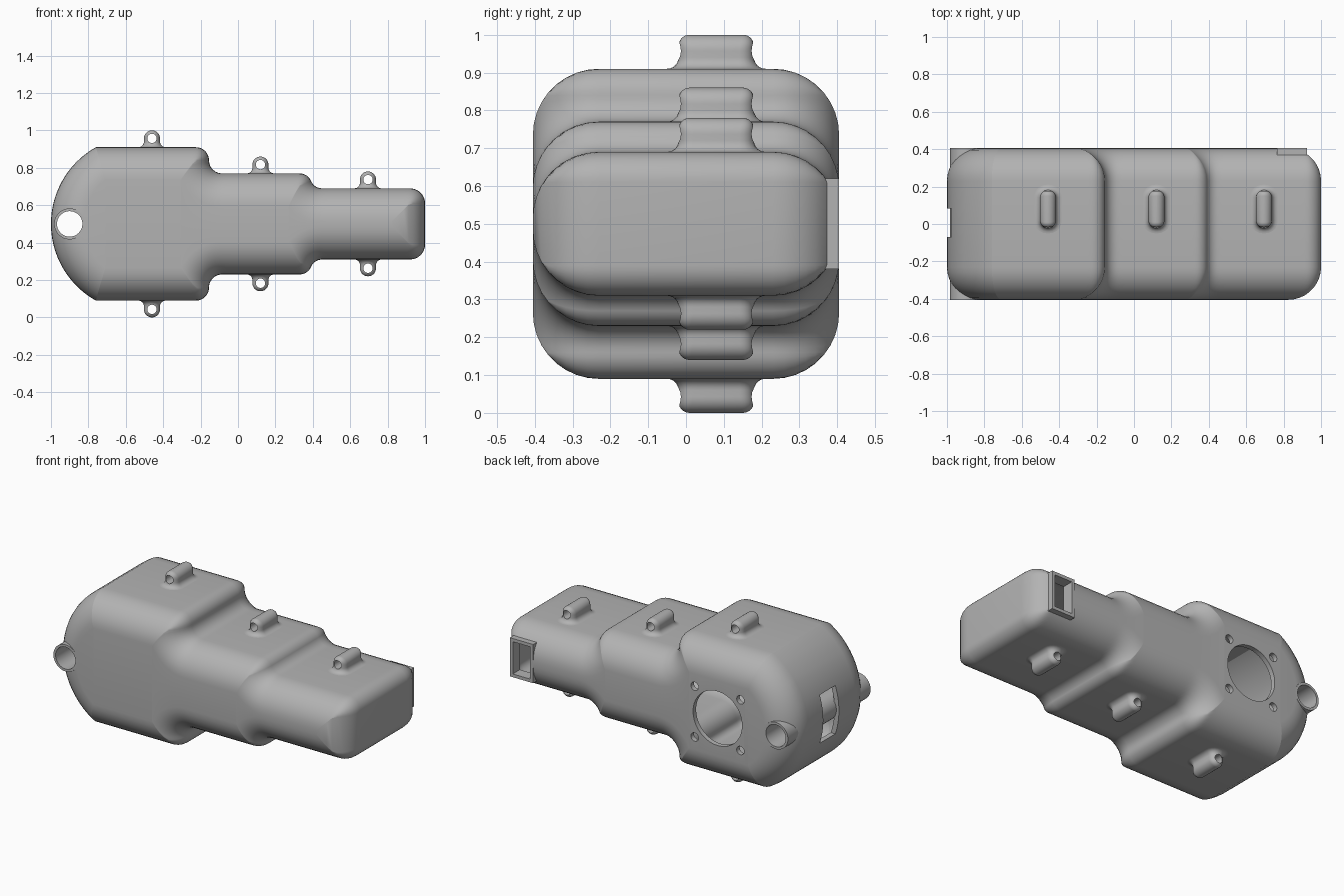
import bpy, bmesh
from math import sin, cos, pi, sqrt, radians
from mathutils import Matrix, Vector

cube = bpy.data.objects.get("Cube")
if cube:
    bpy.data.objects.remove(cube, do_unlink=True)

grey = bpy.data.materials.new("plain_grey")
grey.use_nodes = True
grey.diffuse_color = (0.45, 0.45, 0.45, 1)
grey.node_tree.nodes["Principled BSDF"].inputs["Base Color"].default_value = (0.45, 0.45, 0.45, 1)

MID = 0.5                      # height of the symmetry plane
HALF, FILLET, WALL = 0.405, 0.175, 0.03
ARC_X, ARC_R = -0.53, 0.47     # round end
TOPS = (0.41, 0.27, 0.19)      # half heights of the three stages


def make_object(name, bm):
    mesh = bpy.data.meshes.new(name)
    bm.to_mesh(mesh)
    bm.free()
    ob = bpy.data.objects.new(name, mesh)
    bpy.context.collection.objects.link(ob)
    mesh.materials.append(grey)
    return ob


def activate(ob):
    bpy.ops.object.select_all(action='DESELECT')
    ob.select_set(True)
    bpy.context.view_layer.objects.active = ob


def smooth(ob):
    activate(ob)
    bpy.ops.object.shade_smooth_by_angle(angle=radians(32))


def cut(ob, cutter):
    cutter.hide_render = True
    mod = ob.modifiers.new("cut", 'BOOLEAN')
    mod.operation, mod.solver, mod.object = 'DIFFERENCE', 'EXACT', cutter
    activate(ob)
    bpy.ops.object.modifier_apply(modifier=mod.name)
    bpy.data.objects.remove(cutter, do_unlink=True)


def add_rod(bm, x, z, r, y0, y1, n=32):
    place = Matrix.Translation((x, (y0 + y1) / 2, z)) @ Matrix.Rotation(pi / 2, 4, 'X')
    bmesh.ops.create_cone(bm, cap_ends=True, segments=n, radius1=r, radius2=r,
                          depth=y1 - y0, matrix=place)


def add_box(bm, lo, hi):
    lo, hi = Vector(lo), Vector(hi)
    place = Matrix.Translation((lo + hi) / 2) @ Matrix.Diagonal((*(hi - lo), 1))
    bmesh.ops.create_cube(bm, size=1, matrix=place)


def arc(r, t):
    return sqrt(max(r * r - t * t, 0))


def half_height(x):
    """Stepped outline above the symmetry plane."""
    if x < -0.225:
        return min(TOPS[0], arc(ARC_R, min(x, ARC_X) - ARC_X))
    if x < -0.155:
        return 0.34 + arc(0.07, x + 0.225)
    if x < -0.085:
        return 0.34 - arc(0.07, x + 0.085)
    if x < 0.33:
        return TOPS[1]
    if x < 0.39:
        return 0.205 + arc(0.065, x - 0.33)
    if x < 0.45:
        return 0.255 - arc(0.065, x - 0.45)
    if x < 0.92:
        return TOPS[2]
    return 0.11 + arc(0.08, x - 0.92)


def columns(d, n):
    """Stations along x, bunched at the creases of the outline inset by d."""
    join = ARC_X - arc(ARC_R - d, TOPS[0] - d)
    step1 = -0.155 - d if d < 0.07 else -0.085 - sqrt(0.28 * d)
    step2 = 0.39 - 0.92 * d if d < 0.065 else 0.45 - sqrt((0.065 + d) ** 2 - (d - 0.015) ** 2)
    marks = (-1 + d, join, step1, step2, 1 - d)
    xs = [marks[0]]
    for a, b in zip(marks, marks[1:]):
        xs += [a + (b - a) * (1 - cos(pi * i / n)) / 2 for i in range(1, n + 1)]
    return xs


EDGE = [(x, half_height(x)) for x in columns(0, 140)]


def inset_outline(d):
    """The outline inset by a rolling ball of radius d."""
    pts = []
    for x in columns(d, 36):
        h = half_height(x) - d
        for px, pz in EDGE:
            if abs(px - x) <= d + 1e-6:
                h = min(h, pz - arc(d, px - x))
        pts.append((x, max(h, 0.0015)))
    pts[0] = (pts[0][0], 0)
    return pts


def add_hull(bm, wall):
    """Closed hull with rounded front and back rims, inset by the wall."""
    steps, rings, r = 9, [], FILLET - wall
    outlines = [inset_outline(wall + r * (1 - cos(pi / 2 * k / steps))) for k in range(steps + 1)]
    order = [(-1, k) for k in range(steps, -1, -1)] + [(1, k) for k in range(steps + 1)]
    for side, k in order:
        y = side * (HALF - FILLET + r * sin(pi / 2 * k / steps))
        up = [bm.verts.new((x, y, MID + h)) for x, h in outlines[k]]
        low = [up[0]] + [bm.verts.new((x, y, MID - h)) for x, h in outlines[k][1:]]
        rings.append((up, low))
    faces = []
    for (u0, l0), (u1, l1) in zip(rings, rings[1:]):
        loop0, loop1 = u0 + l0[:0:-1], u1 + l1[:0:-1]
        for i in range(len(loop0)):
            j = (i + 1) % len(loop0)
            faces.append(bm.faces.new((loop0[i], loop0[j], loop1[j], loop1[i])))
    for up, low in (rings[0], rings[-1]):
        faces.append(bm.faces.new((up[0], up[1], low[1])))
        for i in range(1, len(up) - 1):
            faces.append(bm.faces.new((up[i], up[i + 1], low[i + 1], low[i])))
    bmesh.ops.recalc_face_normals(bm, faces=faces)
    return faces


# Hollow housing
bm = bmesh.new()
add_hull(bm, 0)
bmesh.ops.reverse_faces(bm, faces=add_hull(bm, WALL))
housing = make_object("housing", bm)

# Back opening, its screw holes and the side port opening
bm = bmesh.new()
add_rod(bm, -0.5, MID, 0.168, 0.3, 0.5, 64)
for sx in (-1, 1):
    for sz in (-1, 1):
        add_rod(bm, -0.5 + sx * 0.157, MID + sz * 0.157, 0.026, 0.3, 0.5, 24)
add_box(bm, (0.78, 0.25, 0.395), (0.91, 0.5, 0.605))
cut(housing, make_object("back_cutter", bm))

# Cross bore and end slot
bm = bmesh.new()
add_rod(bm, -0.9, MID, 0.078, -0.5, 0.5, 48)
cut(housing, make_object("bore_cutter", bm))
bm = bmesh.new()
add_box(bm, (-1.1, -0.07, 0.35), (-0.935, 0.083, 0.65))
cut(housing, make_object("slot_cutter", bm))
smooth(housing)


def sleeve(name, outer, inner, y0, y1):
    """Open tube along y between two matching outlines."""
    bm = bmesh.new()
    loops = [[bm.verts.new((x, y, z)) for x, z in shape]
             for shape, y in ((outer, y0), (outer, y1), (inner, y1), (inner, y0))]
    n = len(outer)
    for a, b in zip(loops, loops[1:] + loops[:1]):
        for i in range(n):
            bm.faces.new((a[i], a[(i + 1) % n], b[(i + 1) % n], b[i]))
    bmesh.ops.recalc_face_normals(bm, faces=bm.faces)
    ob = make_object(name, bm)
    smooth(ob)


def circle(x, z, r, n=48):
    return [(x + r * cos(2 * pi * i / n), z + r * sin(2 * pi * i / n)) for i in range(n)]


def rectangle(x, z, a, b):
    return [(x - a, z - b), (x + a, z - b), (x + a, z + b), (x - a, z + b)]


sleeve("cross_tube", circle(-0.9, MID, 0.083), circle(-0.9, MID, 0.068), -HALF, HALF)
sleeve("port_frame", rectangle(0.845, MID, 0.08, 0.12), rectangle(0.845, MID, 0.06, 0.1), 0.335, HALF)


def rounded_section(a, b):
    c = 0.9 * a
    pts = []
    for q, (sx, sy) in enumerate(((1, 1), (-1, 1), (-1, -1), (1, -1))):
        for k in range(6):
            t = pi / 2 * (q + k / 5)
            pts.append((sx * (a - c) + c * cos(t), sy * (b - c) + c * sin(t)))
    return pts


def add_lug(bm, x, base, side):
    a, b, flare = 0.043, 0.1, 0.03
    levels = [(-0.03, a + flare, b + flare)]
    for k in range(7):
        t = pi / 2 * k / 6
        grow = flare * (1 - sin(t))
        levels.append((flare * (1 - cos(t)), a + grow, b + grow))
    for k in range(10):
        t = radians(87) * k / 9
        z = 0.047 + a * sin(t)
        levels.append((z, a * cos(t), b - 0.03 + arc(0.03, max(z - 0.06, 0))))
    loops = [[bm.verts.new((x + px, 0.08 + py, MID + side * (base + z)))
              for px, py in rounded_section(la, lb)] for z, la, lb in levels]
    n = len(loops[0])
    for p, q in zip(loops, loops[1:]):
        for i in range(n):
            bm.faces.new((p[i], p[(i + 1) % n], q[(i + 1) % n], q[i]))
    bm.faces.new(loops[0])
    bm.faces.new(loops[-1])


# Pierced mounting lugs above and below each stage
lugs, bores = bmesh.new(), bmesh.new()
for x, base in zip((-0.46, 0.12, 0.695), TOPS):
    for side in (-1, 1):
        add_lug(lugs, x, base, side)
        add_rod(bores, x, MID + side * (base + 0.047), 0.025, -0.2, 0.35, 24)
bmesh.ops.recalc_face_normals(lugs, faces=lugs.faces)
lug_object = make_object("mounting_lugs", lugs)
cut(lug_object, make_object("lug_cutter", bores))
smooth(lug_object)
